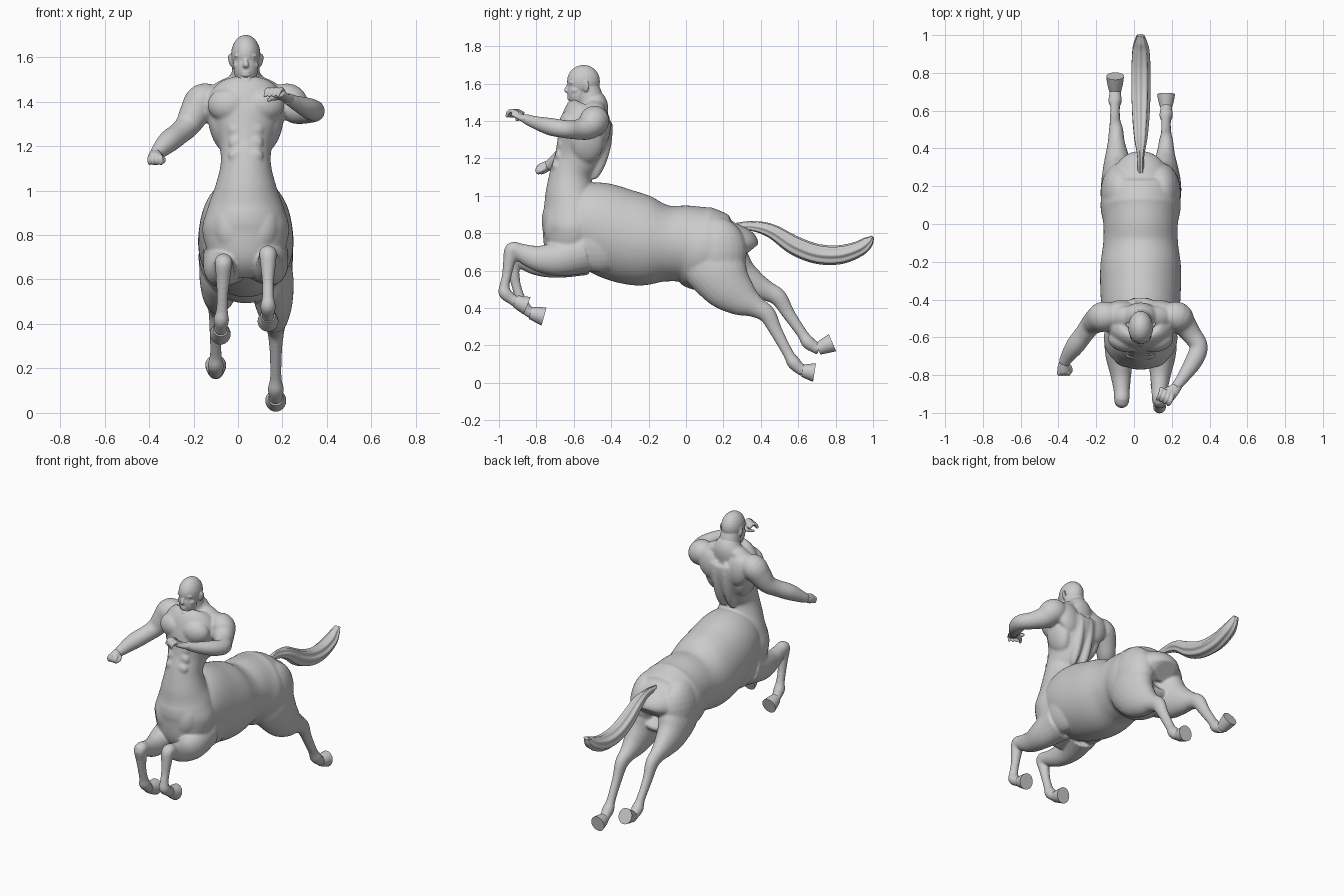
import bpy, bmesh, math
from mathutils import Vector, Matrix, Euler

CX = 0.035                       # plane the body is mirrored about
skin = bpy.data.materials.new("stone_grey")
skin.diffuse_color = (0.6, 0.6, 0.6, 1)


def smooth_path(pts, steps):
    """Catmull-Rom through tuples of any length."""
    v = [Vector(p) for p in pts]
    v = [v[0] * 2 - v[1]] + v + [v[-1] * 2 - v[-2]]
    out = []
    for i in range(1, len(v) - 2):
        a, b, c, d = v[i - 1:i + 3]
        for k in range(steps):
            t = k / steps
            out.append(0.5 * (2 * b + (c - a) * t + (2 * a - 5 * b + 4 * c - d) * t * t
                              + (3 * b - a - 3 * c + d) * t ** 3))
    return out + [v[-2]]


def loft(bm, pts, n=24, steps=5, ref=(1, 0, 0), ridge=0, ridges=0):
    """Tube through (x, y, z, side radius, other radius) sections."""
    path = smooth_path([tuple(p) if len(p) == 5 else (*p, p[3]) for p in pts], steps)
    rings = []
    for i, p in enumerate(path):
        c = Vector(p[:3])
        t = (Vector(path[min(i + 1, len(path) - 1)][:3]) - Vector(path[max(i - 1, 0)][:3])).normalized()
        side = (Vector(ref) - t * t.dot(Vector(ref))).normalized()
        up = t.cross(side)
        ring = []
        for k in range(n):
            a = 2 * math.pi * k / n
            r = 1 + ridge * math.cos(a * ridges)
            ring.append(bm.verts.new(c + side * math.cos(a) * p[3] * r + up * math.sin(a) * p[4] * r))
        rings.append(ring)
    for r0, r1 in zip(rings, rings[1:]):
        for k in range(n):
            bm.faces.new((r0[k], r0[(k + 1) % n], r1[(k + 1) % n], r1[k]))
    bm.faces.new(rings[0][::-1])
    bm.faces.new(rings[-1])


def ball(bm, c, r, rot=(0, 0, 0)):
    m = (Matrix.Translation(c) @ Euler([math.radians(a) for a in rot]).to_matrix().to_4x4()
         @ Matrix.Diagonal((*r, 1)))
    bmesh.ops.create_uvsphere(bm, u_segments=24, v_segments=14, radius=1, matrix=m)


def pair(bm, c, r, rot=(0, 0, 0)):
    """Mirrored pair of balls; c.x is the offset from the mid-plane."""
    for s in (-1, 1):
        ball(bm, (CX + s * c[0], c[1], c[2]), r, (rot[0], rot[1] * s, rot[2] * s))


def finish(name, bm, voxel=0, soft=3):
    bmesh.ops.recalc_face_normals(bm, faces=bm.faces)
    me = bpy.data.meshes.new(name)
    bm.to_mesh(me)
    bm.free()
    me.materials.append(skin)
    ob = bpy.data.objects.new(name, me)
    bpy.context.collection.objects.link(ob)
    bpy.context.view_layer.objects.active = ob
    ob.select_set(True)
    bpy.ops.object.shade_smooth_by_angle(angle=math.radians(40))
    ob.select_set(False)
    if voxel:                    # fuse overlapping forms into one skin
        m = ob.modifiers.new("fuse", 'REMESH')
        m.mode, m.voxel_size, m.use_smooth_shade = 'VOXEL', voxel, True
        s = ob.modifiers.new("soften", 'SMOOTH')
        s.factor, s.iterations = 0.5, soft
    return ob


body = bmesh.new()

# horse barrel, rump to chest: (y, z, half width, half height)
loft(body, [(CX, *s) for s in [
    (.325, .69, .07, .06), (.30, .715, .14, .115), (.23, .71, .192, .186), (.1, .717, .212, .225),
    (0, .742, .197, .207), (-.1, .745, .198, .203), (-.22, .757, .213, .24), (-.35, .79, .213, .248),
    (-.48, .84, .203, .235), (-.58, .85, .18, .2), (-.66, .85, .13, .15)]], n=64, steps=8)

# horse chest rising into the human torso
loft(body, [(CX, *s) for s in [
    (-.62, .61, .09, .06), (-.625, .70, .16, .13), (-.605, .82, .195, .165), (-.605, .92, .172, .163),
    (-.62, 1.02, .137, .132), (-.615, 1.12, .113, .112), (-.58, 1.2, .119, .125), (-.552, 1.28, .15, .138),
    (-.535, 1.36, .18, .142), (-.527, 1.43, .165, .128), (-.50, 1.485, .10, .085),
    (-.515, 1.53, .062, .065), (-.535, 1.58, .055, .06)]], n=64, steps=8)

# chest, belly, back, breast and rump muscles
pair(body, (.084, -.618, 1.385), (.09, .06, .074), (0, 0, 12))
for z, y in ((1.272, -.666), (1.215, -.679), (1.158, -.697)):
    pair(body, (.037, y, z), (.042, .021, .033))
pair(body, (.034, -.695, 1.06), (.045, .03, .09))
pair(body, (.10, -.448, 1.37), (.08, .045, .10), (0, 20, 0))
pair(body, (.035, -.455, 1.25), (.034, .05, .17), (-14, 0, 0))
pair(body, (.085, -.49, 1.465), (.09, .055, .04), (0, 22, 0))
pair(body, (.115, -.53, 1.29), (.05, .09, .12), (0, 14, 0))
pair(body, (.065, -.68, .82), (.085, .08, .13), (0, 12, 0))
pair(body, (.105, -.46, .76), (.09, .17, .17))
pair(body, (.108, .165, .70), (.105, .16, .185))

# arms
loft(body, [(-.09, -.49, 1.41, .06), (-.155, -.49, 1.402, .08), (-.193, -.507, 1.35, .07),
            (-.227, -.533, 1.293, .057), (-.263, -.58, 1.258, .051), (-.312, -.645, 1.22, .05),
            (-.358, -.712, 1.174, .035), (-.372, -.745, 1.155, .027)], ref=(0, 0, 1))
loft(body, [(.16, -.49, 1.41, .06), (.225, -.49, 1.402, .08), (.262, -.528, 1.366, .067),
            (.305, -.585, 1.354, .053), (.343, -.65, 1.357, .048), (.317, -.725, 1.37, .047),
            (.258, -.815, 1.395, .033), (.22, -.865, 1.415, .026)], ref=(0, 0, 1))

# legs, hip or shoulder down to the pastern
fore_l = [(.12, -.56, .70, .11, .12), (.145, -.68, .665, .08, .095), (.14, -.79, .665, .057, .07),
          (.135, -.88, .695, .043, .05), (.135, -.93, .712, .04, .04), (.135, -.945, .65, .033),
          (.135, -.957, .58, .026), (.135, -.97, .52, .027), (.135, -.967, .48, .035),
          (.135, -.93, .447, .029), (.135, -.905, .432, .031)]
fore_r = [(-.05, -.56, .69, .11, .12), (-.075, -.68, .65, .08, .09), (-.07, -.79, .64, .057, .068),
          (-.065, -.88, .66, .043, .048), (-.065, -.935, .675, .04, .04), (-.067, -.925, .61, .033),
          (-.07, -.91, .53, .026), (-.072, -.89, .46, .027), (-.075, -.875, .42, .035),
          (-.077, -.845, .385, .029), (-.078, -.825, .372, .031)]
hind_l = [(.13, .10, .69, .10, .16), (.15, .165, .60, .10, .16), (.16, .225, .515, .088, .135),
          (.165, .30, .45, .068, .098), (.168, .375, .405, .048, .058), (.17, .435, .365, .038, .047),
          (.17, .48, .28, .028, .035), (.17, .545, .16, .026, .029), (.17, .575, .11, .036),
          (.17, .61, .075, .031), (.17, .63, .065, .033)]
hind_r = [(-.06, .12, .70, .10, .16), (-.075, .20, .63, .10, .15), (-.085, .275, .565, .083, .12),
          (-.09, .355, .523, .064, .085), (-.094, .435, .49, .045, .054), (-.095, .495, .455, .038, .046),
          (-.1, .548, .37, .028, .035), (-.1, .62, .265, .026, .029), (-.1, .652, .218, .036),
          (-.1, .69, .19, .031), (-.1, .712, .182, .033)]
for leg in (fore_l, fore_r, hind_l, hind_r):
    loft(body, leg)
finish("body_and_limbs", body, .007, 8)

# hooves: flared cones, flat sole
for name, a, b in (("front_left_hoof", (.135, -.912, .437), (.135, -.85, .412)),
                   ("front_right_hoof", (-.078, -.832, .375), (-.08, -.76, .355)),
                   ("hind_left_hoof", (.17, .622, .065), (.17, .687, .055)),
                   ("hind_right_hoof", (-.1, .706, .182), (-.1, .783, .215))):
    bm = bmesh.new()
    a, b = Vector(a), Vector(b)
    loft(bm, [(*a, .033, .033), (*a.lerp(b, .5), .042, .042), (*b, .047, .05)], steps=3)
    finish(name, bm)

# tail with ridged strands
tail = bmesh.new()
loft(tail, [(CX, .27, .835, .015, .02), (CX, .36, .838, .018, .026), (CX, .46, .81, .034, .036),
            (CX, .58, .735, .044, .048), (CX, .70, .69, .048, .05), (CX, .82, .685, .048, .048),
            (CX, .92, .715, .043, .04), (CX, .97, .75, .03, .03), (CX, 1.0, .782, .018, .008)],
     n=56, steps=8, ridge=.09, ridges=7)
finish("tail", tail)

# head: skull, jaw, nose, brow, eyes, lips, ears
head = bmesh.new()
ball(head, (CX, -.548, 1.612), (.066, .088, .088))
ball(head, (CX, -.580, 1.550), (.055, .054, .082), (8, 0, 0))
ball(head, (CX, -.610, 1.488), (.034, .026, .022))
loft(head, [(CX, -.622, 1.60, .009), (CX, -.634, 1.58, .010), (CX, -.641, 1.564, .014, .010),
            (CX, -.625, 1.555, .012, .008)], n=12)
pair(head, (.027, -.613, 1.607), (.026, .014, .009), (0, 6, 12))
pair(head, (.026, -.614, 1.588), (.012, .010, .008))
pair(head, (.04, -.592, 1.563), (.018, .022, .018))
for z in (1.531, 1.519):
    ball(head, (CX, -.625, z), (.021, .011, .006))
pair(head, (.067, -.535, 1.585), (.009, .019, .031), (-12, 8, -25))
loft(head, [(CX, -.50, 1.46, .078, .07), (CX, -.512, 1.53, .064, .066), (CX, -.53, 1.59, .057, .06)])
finish("head_and_neck", head, .004)

# left hand, reaching with drooping fingers
hand = bmesh.new()
loft(hand, [(.235, -.85, 1.408, .025), (.21, -.88, 1.42, .018, .032), (.18, -.91, 1.437, .018, .038)],
     ref=(0, 0, 1))
for k in range(4):
    x, y = .205 - .019 * k, -.918 + .010 * k
    loft(hand, [(x, y + .02, 1.437, .012), (x - .01, y - .015, 1.455, .011),
                (x - .02, y - .034, 1.443, .010), (x - .027, y - .04, 1.42, .007)], n=12)
loft(hand, [(.19, -.87, 1.42, .014), (.155, -.885, 1.415, .011), (.135, -.91, 1.405, .008)],
     n=12, ref=(0, 0, 1))
finish("left_hand", hand, .004, 2)

# right hand, closed fist
fist = bmesh.new()
loft(fist, [(-.372, -.735, 1.163, .027), (-.372, -.765, 1.148, .034, .03), (-.37, -.785, 1.14, .033, .028)])
for k in range(4):
    ball(fist, (-.397 + .017 * k, -.787, 1.138), (.011, .018, .024))
loft(fist, [(-.345, -.75, 1.15, .013), (-.335, -.775, 1.135, .011), (-.35, -.80, 1.125, .009)], n=12)
finish("right_hand", fist, .004, 2)
